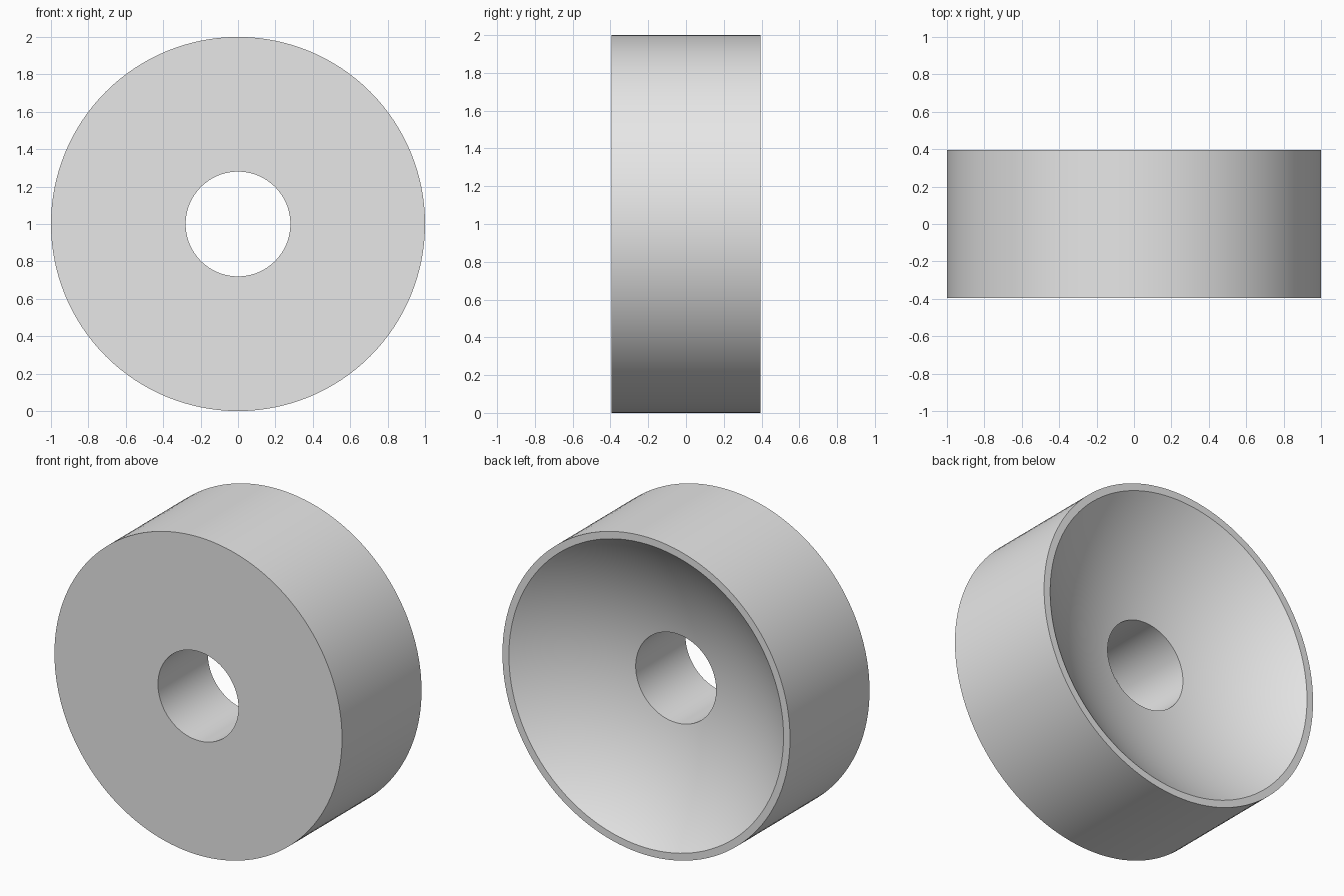
import bpy, bmesh, math

SEGMENTS = 128
OUTER, RIM, BORE = 1.0, 0.955, 0.28      # radii
FRONT, BACK = -0.395, 0.395              # end faces along y
BOWL_DEPTH = 0.295                       # bore edge below the rim
BOWL_STEPS = 24

cube = bpy.data.objects.get("Cube")
if cube:
    bpy.data.objects.remove(cube, do_unlink=True)

# Plain grey material
grey = bpy.data.materials.new("light_grey")
grey.use_nodes = True
grey.diffuse_color = (0.8, 0.8, 0.8, 1)
grey.node_tree.nodes["Principled BSDF"].inputs["Base Color"].default_value = (0.8, 0.8, 0.8, 1)

# Spherical bowl arc through the rim edge and the bore edge
rise = (RIM**2 - BORE**2 - BOWL_DEPTH**2) / (2 * BOWL_DEPTH)
centre = BACK + rise
radius = math.hypot(RIM, rise)
a0, a1 = math.asin(RIM / radius), math.asin(BORE / radius)
arc = []
for i in range(BOWL_STEPS + 1):
    a = a0 + (a1 - a0) * i / BOWL_STEPS
    arc.append((radius * math.sin(a), centre - radius * math.cos(a)))

# Closed (radius, y) profile: front face, outer wall, rim, bowl, bore
profile = [(BORE, FRONT), (OUTER, FRONT), (OUTER, BACK)] + arc

# Spin the profile around the y axis
bm = bmesh.new()
rings = []
for r, y in profile:
    rings.append([bm.verts.new((r * math.cos(t), y, 1 + r * math.sin(t)))
                  for t in (math.tau * k / SEGMENTS for k in range(SEGMENTS))])
for i, ring in enumerate(rings):
    nxt = rings[(i + 1) % len(rings)]
    for k in range(SEGMENTS):
        m = (k + 1) % SEGMENTS
        bm.faces.new((ring[k], ring[m], nxt[m], nxt[k]))
bmesh.ops.recalc_face_normals(bm, faces=bm.faces)

mesh = bpy.data.meshes.new("dished_ring")
bm.to_mesh(mesh)
bm.free()
mesh.materials.append(grey)
ring_obj = bpy.data.objects.new("dished_ring", mesh)
bpy.context.collection.objects.link(ring_obj)

# Smooth walls with crisp edges
bpy.ops.object.select_all(action='DESELECT')
ring_obj.select_set(True)
bpy.context.view_layer.objects.active = ring_obj
bpy.ops.object.shade_smooth_by_angle(angle=math.radians(30))
